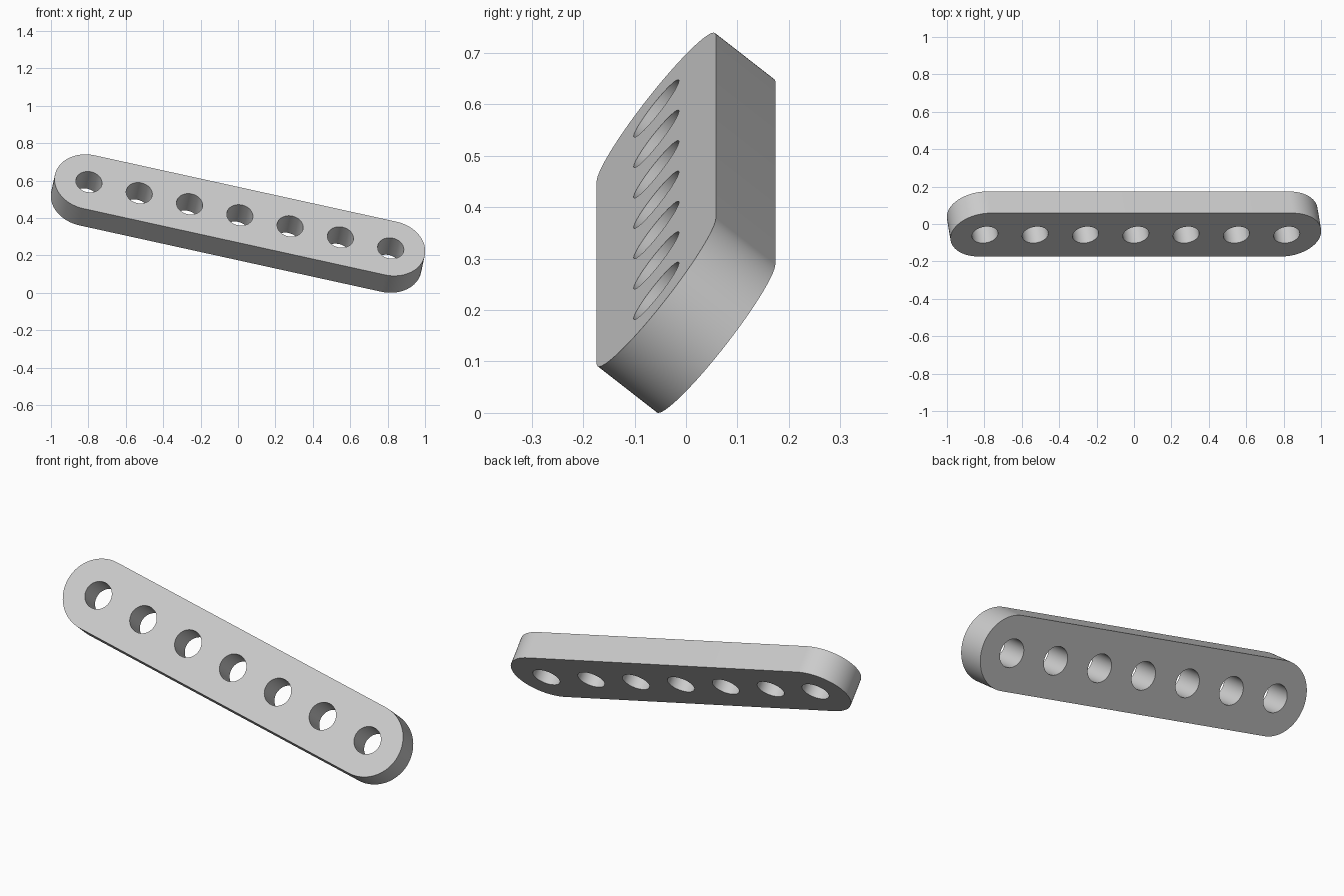
import bpy, bmesh
from math import cos, sin, pi
from mathutils import Matrix, Vector

HOLES = 7
LENGTH = 1.652        # between the end hole centres
RADIUS = 0.186        # rounded ends
THICK = 0.148
HOLE_RADIUS = 0.0705
SEGMENTS = 64

cube = bpy.data.objects.get("Cube")
if cube:
    bpy.data.objects.remove(cube, do_unlink=True)


def flat_colour(name, rgb):
    mat = bpy.data.materials.new(name)
    mat.use_nodes = True
    mat.diffuse_color = (*rgb, 1)
    mat.node_tree.nodes["Principled BSDF"].inputs["Base Color"].default_value = (*rgb, 1)
    return mat


def arc(cx, radius, start, sweep, steps):
    return [(cx + radius * cos(start + sweep * i / steps),
             radius * sin(start + sweep * i / steps)) for i in range(steps + 1)]


def prism(bm, outline, depth):
    """Extrude a flat outline, centred on its own plane."""
    base = bm.faces.new([bm.verts.new((x, y, -depth / 2)) for x, y in outline])
    top = bmesh.ops.extrude_face_region(bm, geom=[base])["geom"]
    bmesh.ops.translate(bm, vec=(0, 0, depth),
                        verts=[v for v in top if isinstance(v, bmesh.types.BMVert)])


def make_object(name, outlines, depth):
    bm = bmesh.new()
    for outline in outlines:
        prism(bm, outline, depth)
    bmesh.ops.recalc_face_normals(bm, faces=bm.faces)
    mesh = bpy.data.meshes.new(name)
    bm.to_mesh(mesh)
    bm.free()
    obj = bpy.data.objects.new(name, mesh)
    bpy.context.collection.objects.link(obj)
    return obj


# Bar with two rounded ends
half = LENGTH / 2
outline = (arc(half, RADIUS, -pi / 2, pi, SEGMENTS // 2)
           + arc(-half, RADIUS, pi / 2, pi, SEGMENTS // 2))
bar = make_object("perforated_bar", [outline], THICK)
bar.data.materials.append(flat_colour("light grey", (0.6, 0.6, 0.6)))

# Evenly spaced through holes
circles = [arc(-half + LENGTH * i / (HOLES - 1), HOLE_RADIUS, 0, 2 * pi, SEGMENTS)[:-1]
           for i in range(HOLES)]
cutter = make_object("hole_cutter", circles, THICK * 2)
cutter.hide_render = True
cut = bar.modifiers.new("holes", 'BOOLEAN')
cut.operation = 'DIFFERENCE'
cut.solver = 'EXACT'
cut.object = cutter

bpy.ops.object.select_all(action='DESELECT')
bar.select_set(True)
bpy.context.view_layer.objects.active = bar
bpy.ops.object.modifier_apply(modifier=cut.name)
bpy.data.objects.remove(cutter, do_unlink=True)
bpy.ops.object.shade_smooth_by_angle()

# Tilt: long axis slopes down to +x, broad face leans up and forward
along = Vector((0.9767, 0, -0.2147)).normalized()
facing = Vector((0.134, -0.7815, 0.609)).normalized()
across = facing.cross(along).normalized()
facing = along.cross(across)
turn = Matrix((along, across, facing)).transposed().to_4x4()
bar.data.transform(turn)

# Stand it on the ground
bar.data.transform(Matrix.Translation((0, 0, -min(v.co.z for v in bar.data.vertices))))
bar.data.update()
